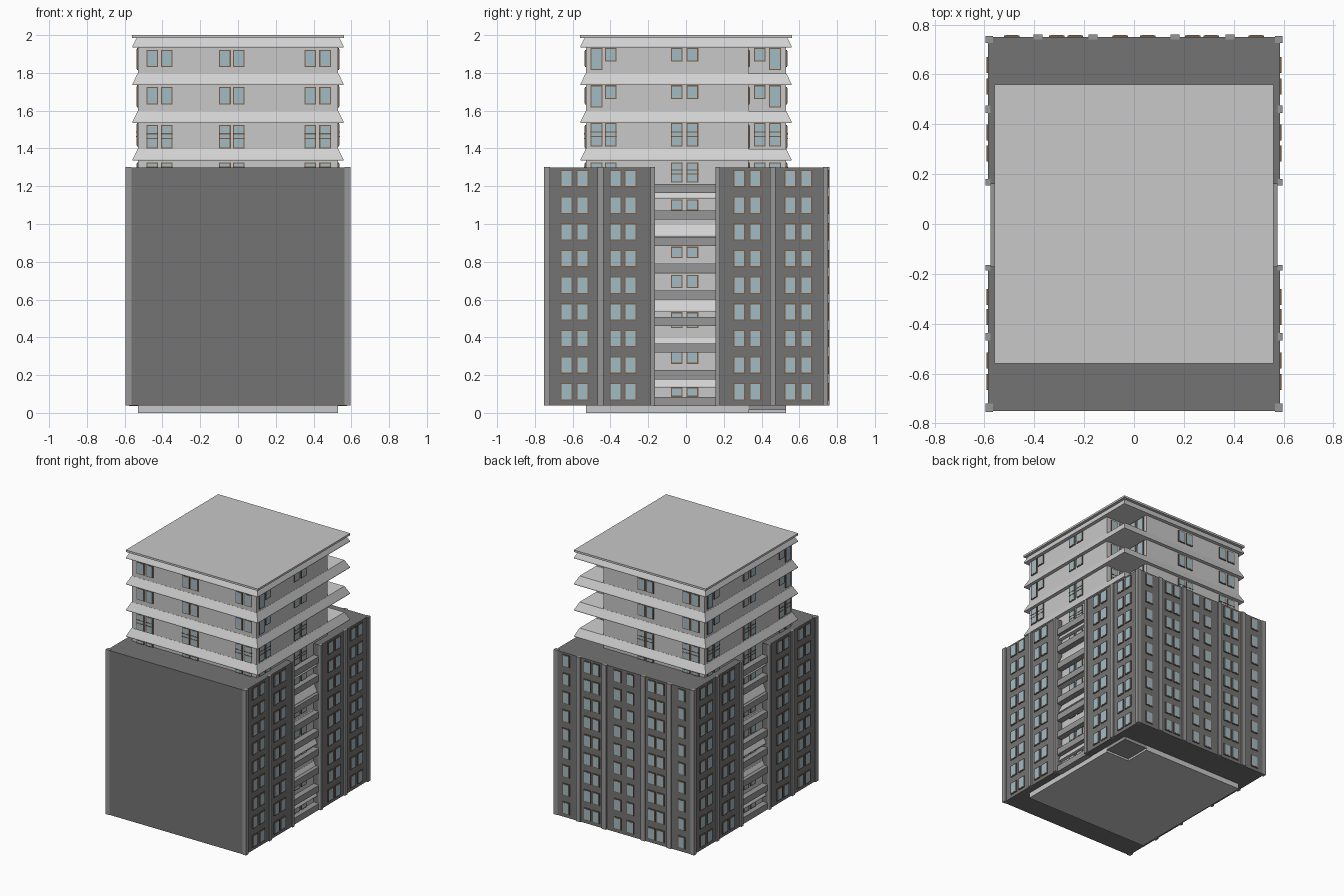
import bpy, bmesh

if "Cube" in bpy.data.objects:
    bpy.data.objects.remove(bpy.data.objects["Cube"])

def mat(name, r, g, b):
    m = bpy.data.materials.new(name)
    m.diffuse_color = (r, g, b, 1)
    m.use_nodes = True
    m.node_tree.nodes["Principled BSDF"].inputs["Base Color"].default_value = m.diffuse_color
    return m

DARK = mat("dark_grey", .175, .175, .175)
MID = mat("mid_grey", .31, .31, .31)
LIGHT = mat("light_grey", .58, .58, .58)
PALE = mat("pale_grey", .64, .64, .64)
BROWN = mat("brown_frame", .20, .11, .06)
GLASS = mat("blue_glass", .36, .50, .56)

def finish(name, bm, *mats):
    bmesh.ops.recalc_face_normals(bm, faces=bm.faces)
    me = bpy.data.meshes.new(name)
    bm.to_mesh(me)
    bm.free()
    for m in mats:
        me.materials.append(m)
    ob = bpy.data.objects.new(name, me)
    bpy.context.collection.objects.link(ob)
    return ob

def box(bm, lo, hi, mi=0):
    v = bmesh.ops.create_cube(bm, size=1)["verts"]
    for p in v:
        p.co = [(lo[i] + hi[i]) / 2 + p.co[i] * (hi[i] - lo[i]) for i in range(3)]
    for f in {f for p in v for f in p.link_faces}:
        f.material_index = mi

def prism(name, pts, z0, z1, m):
    bm = bmesh.new()
    f = bm.faces.new([bm.verts.new((x, y, z0)) for x, y in pts])
    top = bmesh.ops.extrude_face_region(bm, geom=[f])["geom"]
    bmesh.ops.translate(bm, vec=(0, 0, z1 - z0),
                        verts=[g for g in top if isinstance(g, bmesh.types.BMVert)])
    return finish(name, bm, m)

def plate(bm, axis, pos, s, a0, a1, z0, z1, thick, mi):
    lo, hi = sorted((pos - s * .004, pos + s * thick))
    if axis == 'x':
        box(bm, (lo, a0, z0), (hi, a1, z1), mi)
    else:
        box(bm, (a0, lo, z0), (a1, hi, z1), mi)

def window(bm, axis, pos, s, a0, a1, z0, z1, bar=False):
    """Brown frame plate with slightly prouder glass; optional transom."""
    e = .006
    plate(bm, axis, pos, s, a0, a1, z0, z1, .006, 0)
    plate(bm, axis, pos, s, a0 + e, a1 - e, z0 + e, z1 - e, .0075, 1)
    if bar:
        for t in (.42, .62):
            z = z0 + (z1 - z0) * t
            plate(bm, axis, pos, s, a0, a1, z - .003, z + .003, .009, 0)

# --- outer block: plan with a notch on each side ---
X, Y, N = .585, .75, .52
prism("outer_block", [(-X, -Y), (X, -Y), (X, -.17), (N, -.17), (N, .16), (X, .16),
                      (X, Y), (-X, Y), (-X, .16), (-N, .16), (-N, -.17), (-X, -.17)],
      .04, 1.3, DARK)

# --- pilasters on sides and back ---
bm = bmesh.new()
for s in (-1, 1):
    for y0, y1 in ((-.753, -.72), (-.468, -.437), (-.187, -.165),
                   (.155, .18), (.445, .475), (.725, .753)):
        a = .565 if abs(y0) > .7 else .575
        lo, hi = sorted((s * a, s * .595))
        box(bm, (lo, y0, .039), (hi, y1, 1.302))
for x in (-.385, -.165, .165, .385):
    box(bm, (x - .018, .74, .04), (x + .018, .76, 1.301))
finish("pilasters", bm, MID)

# --- balconies in the notches, one per storey ---
bm = bmesh.new()
for k in range(9):
    z = .037 + .141 * k
    for s in (-1, 1):
        lo, hi = sorted((s * .52, s * .576))
        box(bm, (lo, -.17, z), (hi, .16, z + .048))
finish("notch_balconies", bm, MID)

# --- windows of the outer block ---
bm = bmesh.new()
side_cols = (-.665, -.58, -.405, -.325, .25, .335, .52, .605)
back_cols = (-.49, -.31, -.235, -.055, .055, .235, .31, .49)
for k in range(9):
    z = .066 + .141 * k
    for s in (-1, 1):
        for y in side_cols:
            window(bm, 'x', s * X, s, y, y + .064, z, z + .092)
    for x in back_cols:
        window(bm, 'y', Y, 1, x - .031, x + .031, z, z + .092)
finish("block_windows", bm, BROWN, GLASS)

# --- inner tower with one open corner ---
T, R = .53, .33
prism("inner_tower", [(-T, -T), (T, -T), (T, R), (R, R), (R, T), (-T, T)], 0, 1.99, LIGHT)
prism("corner_floor", [(R, R), (T, R), (T, T), (R, T)], .015, .04, MID)

# --- flared skirts at every storey, each with a thin lip ---
bm = bmesh.new()
for k in range(10):
    z = 1.935 - .2 * k
    rings = []
    for r, h in ((.558, 0), (.558, .008), (.531, .063)):
        rings.append([bm.verts.new((r * a, r * b, z + h))
                      for a, b in ((-1, -1), (1, -1), (1, 1), (-1, 1))])
    bm.faces.new(rings[0])
    bm.faces.new(rings[2])
    for p, q in zip(rings, rings[1:]):
        for i in range(4):
            j = (i + 1) % 4
            bm.faces.new((p[i], p[j], q[j], q[i]))
finish("flared_skirts", bm, PALE)

# --- roof cap ---
bm = bmesh.new()
box(bm, (-.56, -.56, 1.985), (.56, .56, 2))
finish("roof_cap", bm, LIGHT)

# --- tower windows ---
bm = bmesh.new()
front_cols = (-.485, -.408, -.1, -.027, .352, .43)
for z0, z1, bar in ((1.83, 1.922, 0), (1.632, 1.725, 0), (1.40, 1.525, 1), (1.26, 1.325, 1)):
    for x in front_cols:
        window(bm, 'y', -T, -1, x, x + .062, z0, z1, bar)
        window(bm, 'y', R if x > .33 else T, 1, x, x + .062, z0, z1, bar)
for z0, z1, bar in ((1.86, 1.932, 0), (1.662, 1.735, 0), (1.41, 1.535, 1), (1.22, 1.325, 1)):
    for s in (-1, 1):
        for y in (-.08, .003):
            window(bm, 'x', s * T, s, y, y + .062, z0, z1, bar)
        for y in (-.43, .36):
            window(bm, 'x', R if s * y > 0 and s > 0 else s * T, s, y, y + .062, z0, z1, bar)
        for y in (-.505, .44):  # balcony doors
            window(bm, 'x', R if s > 0 and y > 0 else s * T, s, y, y + .064,
                   z0 - .045 if not bar else z0, z1, bar)
# window pairs seen through the notches
for z0, z1 in ((1.07, 1.13), (.82, .88), (.66, .73), (.45, .533), (.26, .33), (.085, .135)):
    for s in (-1, 1):
        for y in (-.08, .003):
            window(bm, 'x', s * T, s, y, y + .062, z0, z1)
finish("tower_windows", bm, BROWN, GLASS)
